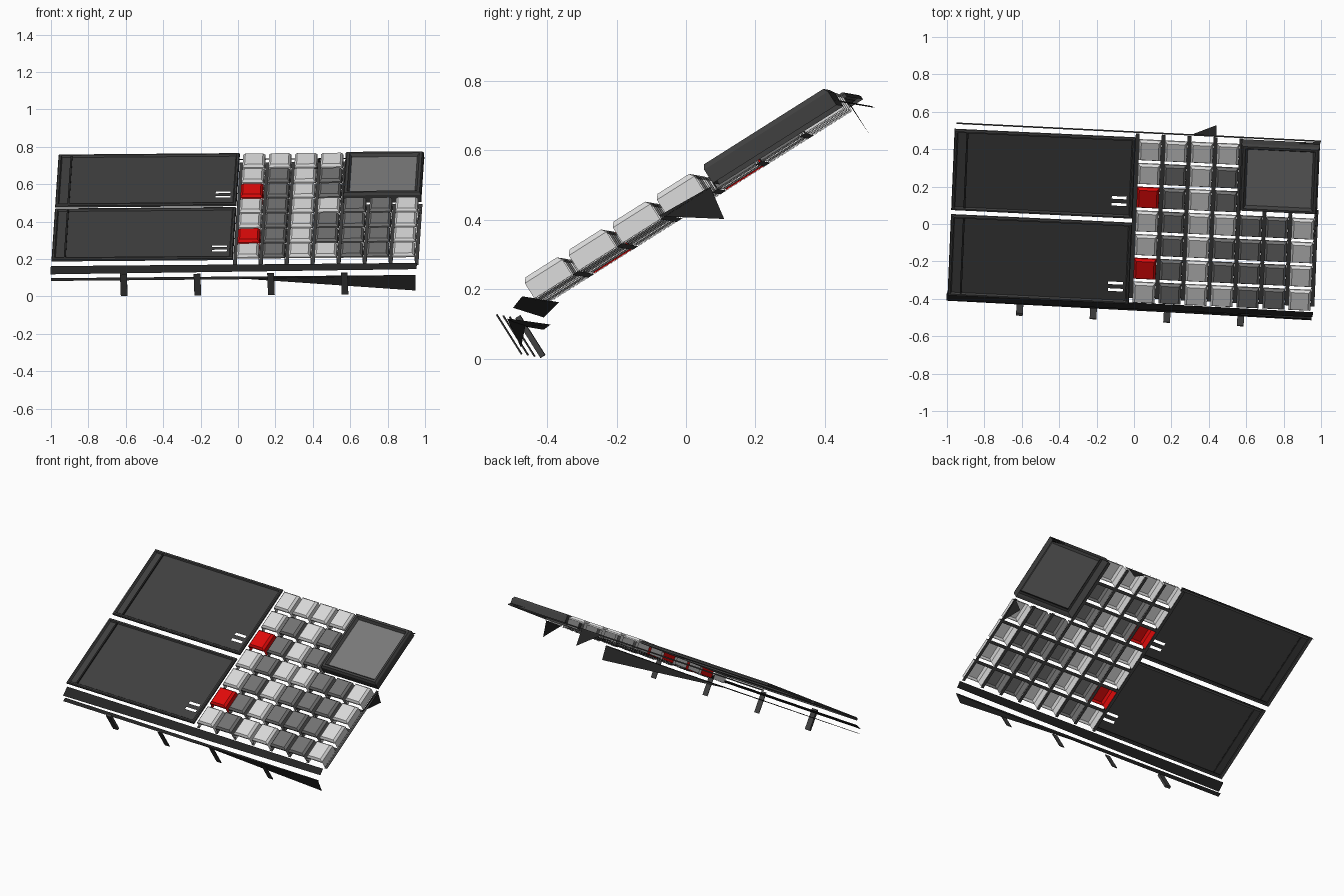
import bpy, bmesh
from mathutils import Matrix, Vector

if "Cube" in bpy.data.objects:
    bpy.data.objects.remove(bpy.data.objects["Cube"])

# Tilted console frame: U across, V up the slope, N out of the face
U = Vector((1, -0.0475, 0.008)).normalized()
V = Vector((0.042, 0.845, 0.534))
V = (V - U * V.dot(U)).normalized()
N = U.cross(V)
FRAME = Matrix((U, V, N)).transposed().to_4x4()
FRAME.translation = (0, 0, 0.49)


def mat(name, r, g, b):
    m = bpy.data.materials.new(name)
    m.diffuse_color = (r, g, b, 1)
    m.use_nodes = True
    m.node_tree.nodes["Principled BSDF"].inputs["Base Color"].default_value = m.diffuse_color
    return m


PANEL = mat("charcoal", 0.05, 0.05, 0.05)
BLACK = mat("black", 0.018, 0.018, 0.018)
LIGHT = mat("light grey", 0.70, 0.70, 0.70)
DARK = mat("mid grey", 0.17, 0.17, 0.17)
RED = mat("red", 0.75, 0.003, 0.003)
GLASS = mat("screen grey", 0.19, 0.19, 0.19)


def make(name, bm, material, local=True):
    me = bpy.data.meshes.new(name)
    bmesh.ops.recalc_face_normals(bm, faces=bm.faces)
    bm.to_mesh(me)
    bm.free()
    me.materials.append(material)
    ob = bpy.data.objects.new(name, me)
    bpy.context.collection.objects.link(ob)
    if local:
        ob.matrix_world = FRAME
    return ob


def rings(bm, levels, cap_first=True, cap_last=True):
    """Join rectangular rings (u0, u1, v0, v1, w) into a shell."""
    loops = [[bm.verts.new(c) for c in ((a, p, w), (b, p, w), (b, q, w), (a, q, w))]
             for a, b, p, q, w in levels]
    for lo, hi in zip(loops, loops[1:]):
        for i in range(4):
            j = (i + 1) % 4
            bm.faces.new((lo[i], lo[j], hi[j], hi[i]))
    if cap_first:
        bm.faces.new(loops[0])
    if cap_last:
        bm.faces.new(loops[-1])


def box(name, a, b, p, q, w0, w1, material):
    bm = bmesh.new()
    rings(bm, [(a, b, p, q, w0), (a, b, p, q, w1)])
    return make(name, bm, material)


def sheet(name, pts, material, local=False):
    bm = bmesh.new()
    bm.faces.new([bm.verts.new(p) for p in pts])
    return make(name, bm, material, local)


def rect(name, a, b, p, q, w, material):
    return sheet(name, [(a, p, w), (b, p, w), (b, q, w), (a, q, w)], material, True)


# Two wide display panels: thin hollow rim, floor with two open slots, divider
for name, v0 in (("lower", -0.515), ("upper", 0.025)):
    a, b, p, q = -0.98, -0.01, v0, v0 + 0.508
    r = 0.014
    bm = bmesh.new()
    rings(bm, [(a, b, p, q, -0.024),
               (a, b, p, q, -0.013),
               (a + .005, b - .005, p + .005, q - .005, -0.006),
               (a + r, b - r, p + r, q - r, -0.006),
               (a + r + .006, b - r - .006, p + r + .006, q - r - .006, -0.016)],
          cap_first=False, cap_last=False)
    make(name + "_panel_rim", bm, PANEL)
    us = (a + .02, -0.125, -0.045, b - .02)
    vs = (p + .02, p + .075, p + .092, p + .118, p + .135, q - .02)
    bm = bmesh.new()
    grid = [[bm.verts.new((u, v, -0.016)) for v in vs] for u in us]
    for i in range(3):
        for j in range(5):
            if i == 1 and j in (1, 3):
                continue
            bm.faces.new((grid[i][j], grid[i + 1][j], grid[i + 1][j + 1], grid[i][j + 1]))
    make(name + "_panel_face", bm, PANEL)
    box(name + "_divider", -0.915, -0.905, p + .02, q - .02, -0.017, -0.008, BLACK)

# Keys: hollow caps, chamfered top, deep side walls; L light, D dark, R red
ROWS = ["LLLL", "LDLD", "RDLD", "LDLLDDL", "LDLDDDL", "RDLDDDL", "LDLLDDL"]
PITCH_U, PITCH_V, U0, V0 = 0.139, 0.150, 0.068, 0.460
for r, row in enumerate(ROWS):
    for c, kind in enumerate(row):
        u, v = U0 + c * PITCH_U, V0 - r * PITCH_V
        bm = bmesh.new()
        rings(bm, [(u - x, u + x, v - y, v + y, w) for x, y, w in
                   ((.059, .064, -.022), (.059, .064, -.014), (.047, .054, 0))],
              cap_first=False)
        for s in (-.059, .059):
            bm.faces.new([bm.verts.new((u + s, v + y, w)) for y, w in
                          ((-.064, -.022), (.064, -.022), (.064, -.066), (-.064, -.066))])
        make(f"key_{r + 1}_{c + 1}", bm, {"L": LIGHT, "D": DARK, "R": RED}[kind])

# Thin lattice between the keys
for k in range(8):
    u = U0 + (k - 0.5) * PITCH_U
    rect(f"column_bar_{k + 1}", u - .010, u + .010, -0.51, 0.53 if k < 5 else 0.10,
         -0.067, PANEL)
for k in range(1, 7):
    v = V0 - (k - 0.5) * PITCH_V
    rect(f"row_bar_{k}", 0, 0.97 if k > 3 else 0.56, v - .010, v + .010, -0.067, PANEL)

# Small screen in its hollow bezel
a, b, p, q = 0.557, 0.975, 0.108, 0.530
bm = bmesh.new()
rings(bm, [(a, b, p, q, -0.060), (a, b, p, q, -0.014),
           (a + .008, b - .008, p + .008, q - .008, 0),
           (a + .022, b - .022, p + .022, q - .022, 0),
           (a + .034, b - .034, p + .034, q - .034, -.016)],
      cap_first=False, cap_last=False)
make("screen_bezel", bm, PANEL)
rect("screen_glass", a + .034, b - .034, p + .034, q - .034, -.016, GLASS)

# Front strip and the lower lip
sheet("front_strip", [(-.985, -.580, -.064), (.975, -.570, -.056),
                      (.975, -.530, -.042), (-.985, -.520, -.050)], BLACK, True)
sheet("lower_lip", [(-1, -.41, .083), (0, -.463, .092), (.95, -.512, .112),
                    (.95, -.508, .115), (-1, -.39, .098)], BLACK)
sheet("lip_wedge", [(0, -.462, .097), (.95, -.475, .032), (.95, -.515, .115)], BLACK)

# Feet hanging square to the slope
for i in range(4):
    u = -0.592 + i * 0.394
    t = 0.016 if i == 0 else 0.004
    box(f"foot_{i + 1}", u - .018, u + .018, -0.636, -0.636 + t, -0.170, -0.035, PANEL)

# Rear rail and the remaining case fragments
sheet("rear_rail", [(-.95, .543, .722), (1, .446, .738), (1, .438, .744), (-.95, .535, .727)], BLACK)
sheet("rear_corner", [(.85, .425, .745), (1, .442, .742), (.985, .40, .745)], BLACK)
sheet("rear_tab", [(.30, .475, .730), (.44, .470, .732), (.44, .528, .645)], BLACK)
sheet("side_tab", [(.965, -.08, .41), (.98, .07, .495), (.975, .11, .402)], BLACK)
